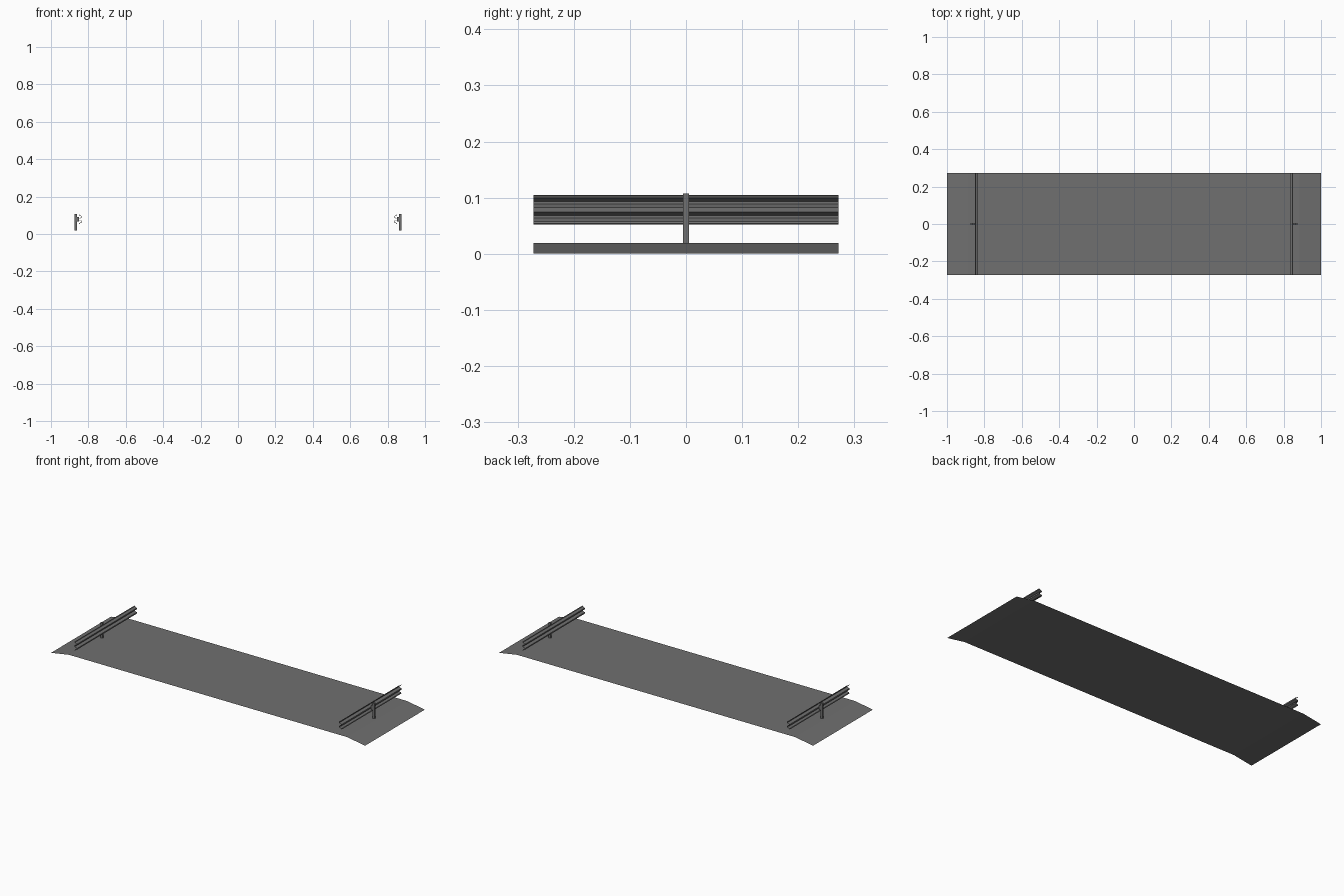
import bpy

if "Cube" in bpy.data.objects:
    bpy.data.objects.remove(bpy.data.objects["Cube"])

grey = bpy.data.materials.new("asphalt_grey")
grey.diffuse_color = (0.16, 0.16, 0.16, 1)
grey.use_nodes = True
grey.node_tree.nodes["Principled BSDF"].inputs["Base Color"].default_value = grey.diffuse_color
HALF = 0.272  # half length along y


def mesh_object(name, verts, faces):
    me = bpy.data.meshes.new(name)
    me.from_pydata(verts, [], faces)
    me.materials.append(grey)
    ob = bpy.data.objects.new(name, me)
    bpy.context.collection.objects.link(ob)
    return ob


def extrude_profile(name, pts):
    """Open xz profile swept along y as a single sheet."""
    n = len(pts)
    verts = [(x, y, z) for y in (-HALF, HALF) for x, z in pts]
    return mesh_object(name, verts, [(i, i + 1, n + i + 1, n + i) for i in range(n - 1)])


def box(name, x0, x1, y0, y1, z0, z1):
    v = [(x, y, z) for x in (x0, x1) for y in (y0, y1) for z in (z0, z1)]
    f = [(0, 1, 3, 2), (4, 6, 7, 5), (0, 4, 5, 1), (2, 3, 7, 6), (0, 2, 6, 4), (1, 5, 7, 3)]
    return mesh_object(name, v, f)


# road sheet with sloping shoulders
extrude_profile("road_surface", [(-1, 0), (-0.885, 0.019), (0.885, 0.019), (1, 0)])

# guard rails: W-shaped beam, spacer and post on each side
beam = [(0.850, 0.053), (0.848, 0.057), (0.835, 0.063), (0.835, 0.069), (0.850, 0.075),
        (0.850, 0.082), (0.835, 0.088), (0.835, 0.094), (0.848, 0.100), (0.850, 0.104)]
for side, s in (("left", -1), ("right", 1)):
    pts = [(s * x, z) for x, z in beam]
    rail = extrude_profile(side + "_rail_beam", pts if s < 0 else pts[::-1])
    solid = rail.modifiers.new("thickness", "SOLIDIFY")
    solid.thickness = 0.002
    solid.offset = 0
    xs = sorted((s * 0.860, s * 0.873))
    box(side + "_rail_post", *xs, -0.005, 0.005, 0.019, 0.107)
    xs = sorted((s * 0.849, s * 0.861))
    box(side + "_rail_spacer", *xs, -0.005, 0.005, 0.066, 0.091)
